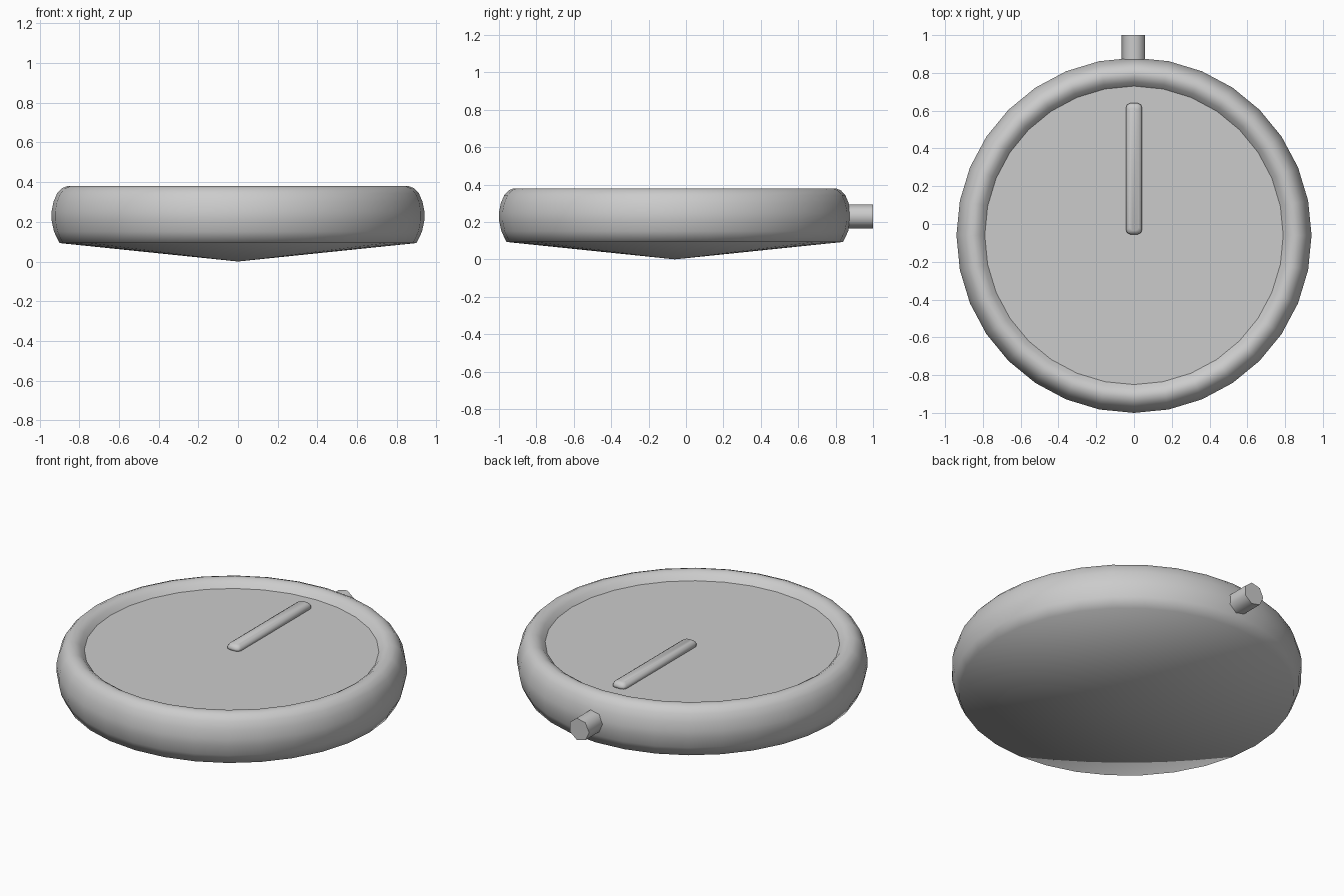
import bpy, bmesh, math

if "Cube" in bpy.data.objects:
    bpy.data.objects.remove(bpy.data.objects["Cube"])

SEG = 32
CY = -0.06  # centre of the round body


def finish(name, bm, smooth=True):
    bmesh.ops.recalc_face_normals(bm, faces=bm.faces[:])
    mesh = bpy.data.meshes.new(name)
    bm.to_mesh(mesh)
    bm.free()
    for p in mesh.polygons:
        p.use_smooth = smooth
    ob = bpy.data.objects.new(name, mesh)
    bpy.context.collection.objects.link(ob)
    return ob


def loft(bm, rings):
    """Skin a list of equal-length point rings, return the vertex rings."""
    vr = [[bm.verts.new(p) for p in ring] for ring in rings]
    for a, b in zip(vr, vr[1:]):
        n = len(a)
        for i in range(n):
            j = (i + 1) % n
            bm.faces.new((a[i], a[j], b[j], b[i]))
    return vr


def circle(r, z, n=SEG):
    return [(r * math.cos(2 * math.pi * i / n),
             CY + r * math.sin(2 * math.pi * i / n), z) for i in range(n)]


# Case: shallow cone back and rounded rim, closed by the flat dial
profile = [(0.90, 0.093), (0.927, 0.15), (0.94, 0.21), (0.94, 0.25),
           (0.93, 0.30), (0.912, 0.343), (0.888, 0.369), (0.86, 0.38),
           (0.835, 0.377), (0.812, 0.363), (0.79, 0.338)]
bm = bmesh.new()
rings = loft(bm, [circle(r, z) for r, z in profile])
apex = bm.verts.new((0, CY, 0))
for i in range(SEG):
    bm.faces.new((apex, rings[0][(i + 1) % SEG], rings[0][i]))
finish("case", bm)

# Dial: flat disc recessed in the rim
bm = bmesh.new()
bm.faces.new([bm.verts.new(p) for p in circle(0.79, 0.338)])
dial = finish("dial", bm, smooth=False)
if dial.data.polygons[0].normal.z < 0:
    dial.data.flip_normals()


# Hand: low rounded bar from the centre towards the crown
def bar(inset, z):
    hw, y0, y1, c = 0.043 - inset, -0.055 + inset, 0.64 - inset, 0.024 - inset * 0.4
    right = [(hw - c, y0), (hw - c * 0.3, y0 + c * 0.3), (hw, y0 + c),
             (hw, y1 - c), (hw - c * 0.3, y1 - c * 0.3), (hw - c, y1)]
    left = [(-x, y) for x, y in reversed(right)]
    return [(x, y, z) for x, y in right + left]


bm = bmesh.new()
rings = loft(bm, [bar(0, 0.335), bar(0, 0.35), bar(0.007, 0.362), bar(0.02, 0.37)])
bm.faces.new(rings[-1])
bm.faces.new(rings[0][::-1])
finish("hand", bm)

# Crown: seven-sided winding knob at the back
bm = bmesh.new()
rings = loft(bm, [[(-0.066 * math.cos(2 * math.pi * i / 7), y,
                    0.23 + 0.066 * math.sin(2 * math.pi * i / 7)) for i in range(7)]
                  for y in (0.82, 1.0)])
for r in rings:
    bm.faces.new(r)
crown = finish("crown", bm)
bpy.context.view_layer.objects.active = crown
crown.select_set(True)
bpy.ops.object.shade_smooth_by_angle(angle=math.radians(60))
